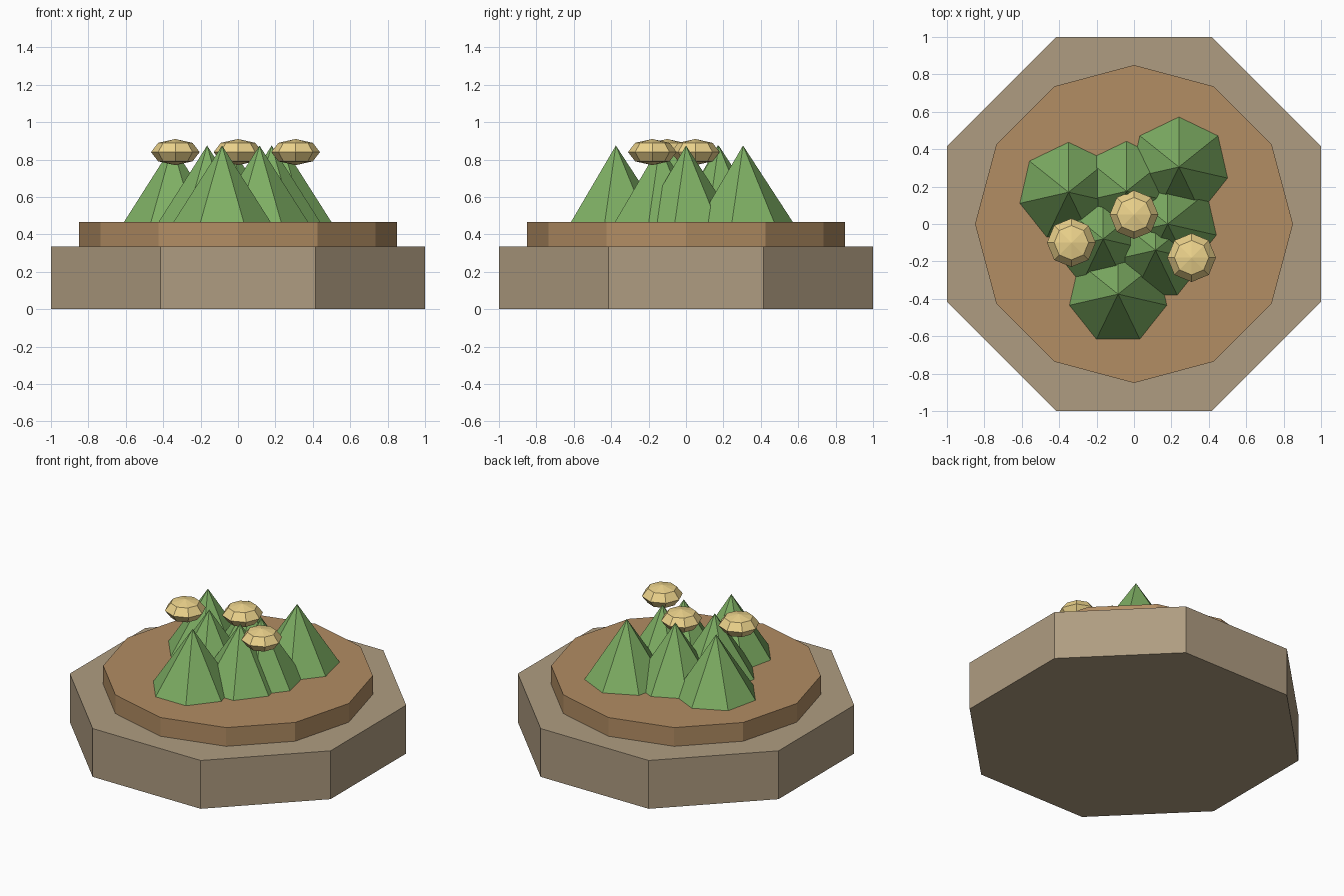
import bpy
import math

if "Cube" in bpy.data.objects:
    bpy.data.objects.remove(bpy.data.objects["Cube"])


def material(name, color):
    m = bpy.data.materials.new(name)
    m.diffuse_color = (*color, 1)
    m.use_nodes = True
    m.node_tree.nodes["Principled BSDF"].inputs["Base Color"].default_value = m.diffuse_color
    return m


STONE = material("stone", (0.43, 0.335, 0.22))
SOIL = material("soil", (0.445, 0.266, 0.125))
GREEN = material("leaf_green", (0.21, 0.43, 0.127))
GOLD = material("pale_gold", (0.84, 0.65, 0.26))


def finish(name, mat):
    ob = bpy.context.object
    ob.name = name
    ob.data.materials.append(mat)
    return ob


def cone(name, mat, sides, r1, r2, z0, z1, x=0, y=0, turn=0):
    bpy.ops.mesh.primitive_cone_add(
        vertices=sides, radius1=r1, radius2=r2, depth=z1 - z0,
        location=(x, y, (z0 + z1) / 2), rotation=(0, 0, turn))
    return finish(name, mat)


# Octagonal planter and twelve-sided soil disc
R = 1 / math.cos(math.pi / 8)
cone("planter_base", STONE, 8, R, R, 0, 0.335, turn=math.pi / 8)
cone("soil_bed", SOIL, 12, 0.85, 0.85, 0.335, 0.465)

# Leafy seven-sided cones
LEAVES = [(-0.35, 0.17), (0.24, 0.305), (-0.04, 0.175), (0.18, 0.0),
          (-0.165, -0.08), (0.115, -0.14), (-0.085, -0.375)]
for i, (x, y) in enumerate(LEAVES):
    cone(f"leaf_cone_{i + 1}", GREEN, 7, 0.267, 0, 0.465, 0.875, x, y)

# Flattened faceted buds floating at the tips
for i, (x, y) in enumerate([(-0.335, -0.10), (0, 0.05), (0.308, -0.18)]):
    bpy.ops.mesh.primitive_uv_sphere_add(
        segments=8, ring_count=4, radius=1, location=(x, y, 0.84))
    bud = finish(f"bud_{i + 1}", GOLD)
    bud.scale = (0.13, 0.13, 0.07)
